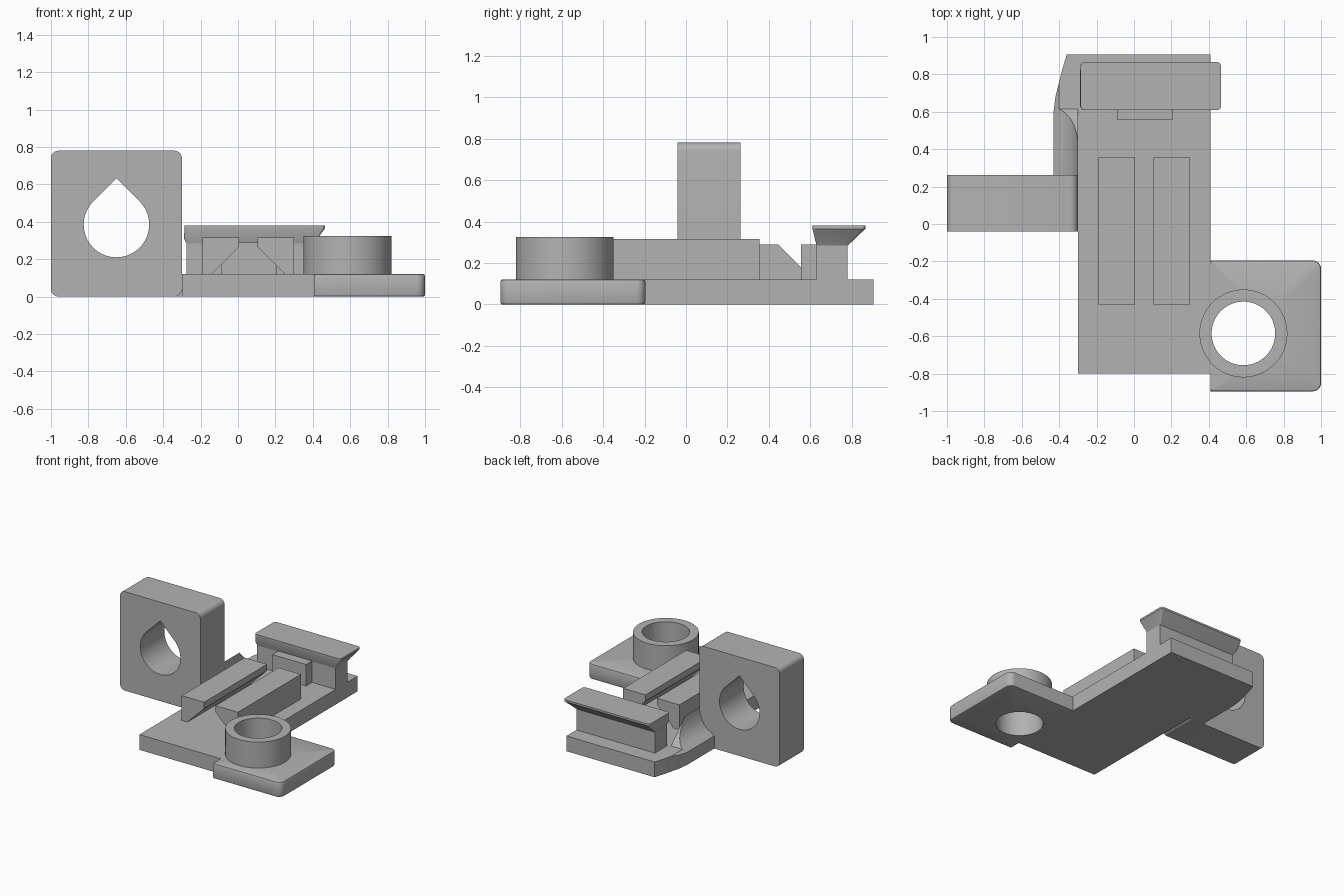
import bpy
import bmesh
from math import sin, cos, pi, radians, hypot

cube = bpy.data.objects.get("Cube")
if cube:
    bpy.data.objects.remove(cube, do_unlink=True)

grey = bpy.data.materials.new("plain grey")
grey.use_nodes = True
colour = (0.45, 0.45, 0.45, 1)
grey.diffuse_color = colour
grey.node_tree.nodes["Principled BSDF"].inputs["Base Color"].default_value = colour


def finish(name, bm):
    bmesh.ops.recalc_face_normals(bm, faces=bm.faces)
    mesh = bpy.data.meshes.new(name)
    bm.to_mesh(mesh)
    bm.free()
    mesh.materials.append(grey)
    obj = bpy.data.objects.new(name, mesh)
    bpy.context.collection.objects.link(obj)
    bpy.ops.object.select_all(action="DESELECT")
    obj.select_set(True)
    bpy.context.view_layer.objects.active = obj
    bpy.ops.object.shade_smooth_by_angle(angle=radians(30))
    return obj


def prism(loops, axis, lo, hi):
    """Extrude an outline (and any holes) along y or z."""
    bm = bmesh.new()
    edges = []
    for loop in loops:
        vs = [bm.verts.new((a, lo, b) if axis == "y" else (a, b, lo)) for a, b in loop]
        edges += [bm.edges.new((vs[i - 1], vs[i])) for i in range(len(vs))]
    if len(loops) == 1:
        bm.faces.new(vs)
    else:
        bmesh.ops.triangle_fill(bm, edges=edges, use_beauty=True)
    out = bmesh.ops.extrude_face_region(bm, geom=bm.faces[:], use_keep_orig=True)
    step = hi - lo
    move = (0, step, 0) if axis == "y" else (0, 0, step)
    bmesh.ops.translate(bm, vec=move, verts=[g for g in out["geom"] if isinstance(g, bmesh.types.BMVert)])
    bmesh.ops.recalc_face_normals(bm, faces=bm.faces)
    return bm


def arc(cx, cy, r, start, end, n):
    return [(cx + r * cos(radians(start + (end - start) * i / n)),
             cy + r * sin(radians(start + (end - start) * i / n))) for i in range(n + 1)]


def circle(cx, cy, r, n=64):
    return arc(cx, cy, r, 0, 360, n)[:-1]


def rect(x0, x1, y0, y1):
    return [(x0, y0), (x1, y0), (x1, y1), (x0, y1)]


def rounded(x0, x1, y0, y1, r):
    return (arc(x0 + r, y0 + r, r, 180, 270, 6) + arc(x1 - r, y0 + r, r, 270, 360, 6)
            + arc(x1 - r, y1 - r, r, 0, 90, 6) + arc(x0 + r, y1 - r, r, 90, 180, 6))


TOP = 0.12

# Main plate, with the back corner widening to the left
side = [(-0.36, 0.905), (-0.385, 0.82), (-0.40, 0.76), (-0.40, 0.26)]
finish("base_plate", prism([[(-0.30, -0.80), (0.41, -0.80), (0.41, 0.905)] + side + [(-0.30, 0.26)]],
                           "z", 0, TOP))

# Sloping lip along the widened edge
bm = bmesh.new()
outer = [(-0.40, 0.76), (-0.42, 0.68), (-0.43, 0.60), (-0.43, 0.26)]
loop = outer + [(-0.40, 0.26)]
low = [bm.verts.new((x, y, 0)) for x, y in loop]
high = [bm.verts.new((x, y, TOP + (x + 0.40) * 0.7)) for x, y in loop]
bm.faces.new(low)
bm.faces.new(high)
for i in range(len(loop)):
    bm.faces.new((low[i - 1], low[i], high[i], high[i - 1]))
finish("plate_lip", bm)

# Hollow-curved gusset tying the upright block to the plate, cut off at a slope
bm = prism([[(-0.40, TOP), (-0.37, 0.138), (-0.34, 0.17), (-0.32, 0.207), (-0.307, 0.25),
             (-0.30, 0.29), (-0.30, TOP)]], "y", 0.26, 0.615)
for v in bm.verts:
    if v.co.y > 0.5:
        v.co.y = 0.615 - (v.co.z - TOP)
finish("gusset", bm)

# Upright block with teardrop hole
drop = arc(-0.65, 0.385, 0.175, 135, 405, 48) + [(-0.65, 0.632)]
finish("upright_block", prism([rounded(-1, -0.30, 0, 0.78, 0.04), drop], "y", -0.04, 0.262))

# Two undercut rails, mirrored about their shared centre
MID = 0.055
for name, s in (("right_rail", -1), ("left_rail", 1)):
    profile = [(0.05, 0.315), (0.245, 0.315), (0.245, TOP), (0.195, TOP), (0.05, 0.265)]
    finish(name, prism([[(MID + s * x, z) for x, z in profile]], "y", -0.43, 0.355))

# Side tab with rounded corners, softened rim and a round hole
CX, CY = 0.585, -0.585
x1, y0, y1, r = 1.0, -0.895, -0.195, 0.045
outline = ([(0.41, y0)] + arc(x1 - r, y0 + r, r, 270, 360, 6)
           + arc(x1 - r, y1 - r, r, 0, 90, 6) + [(0.41, y1)])
bm = prism([outline, circle(CX, CY, 0.17)], "z", 0, TOP)
rim = [e for e in bm.edges if e.calc_face_angle(0) > 1
       and abs(e.verts[0].co.z - e.verts[1].co.z) < 0.01
       and all(hypot(v.co.x - CX, v.co.y - CY) > 0.172 for v in e.verts)
       and max(v.co.x for v in e.verts) > 0.42]
bmesh.ops.bevel(bm, geom=rim, offset=0.01, segments=2, profile=0.5, affect="EDGES")
finish("side_tab", bm)

# Round collar on the tab
finish("collar", prism([circle(CX, CY, 0.235), circle(CX, CY, 0.17)], "z", TOP, 0.325))

# Clip at the back: post, front pad and flared head
finish("clip_post", prism([rect(-0.275, 0.41, 0.63, 0.78)], "z", TOP, 0.29))
finish("clip_pad", prism([rect(-0.09, 0.205, 0.555, 0.63)], "z", TOP, 0.29))
bm = bmesh.new()
rings = []
for z, x0, x1, y0, y1, r in ((0.285, -0.275, 0.41, 0.63, 0.78, 0.005),
                             (0.31, -0.289, 0.425, 0.623, 0.808, 0.01),
                             (0.365, -0.286, 0.465, 0.61, 0.865, 0.02),
                             (0.38, -0.285, 0.465, 0.61, 0.865, 0.02)):
    rings.append([bm.verts.new((x, y, z)) for x, y in rounded(x0, x1, y0, y1, r)])
for a, b in zip(rings, rings[1:]):
    for i in range(len(a)):
        bm.faces.new((a[i - 1], a[i], b[i], b[i - 1]))
bm.faces.new(rings[0])
bm.faces.new(rings[-1])
finish("clip_head", bm)
